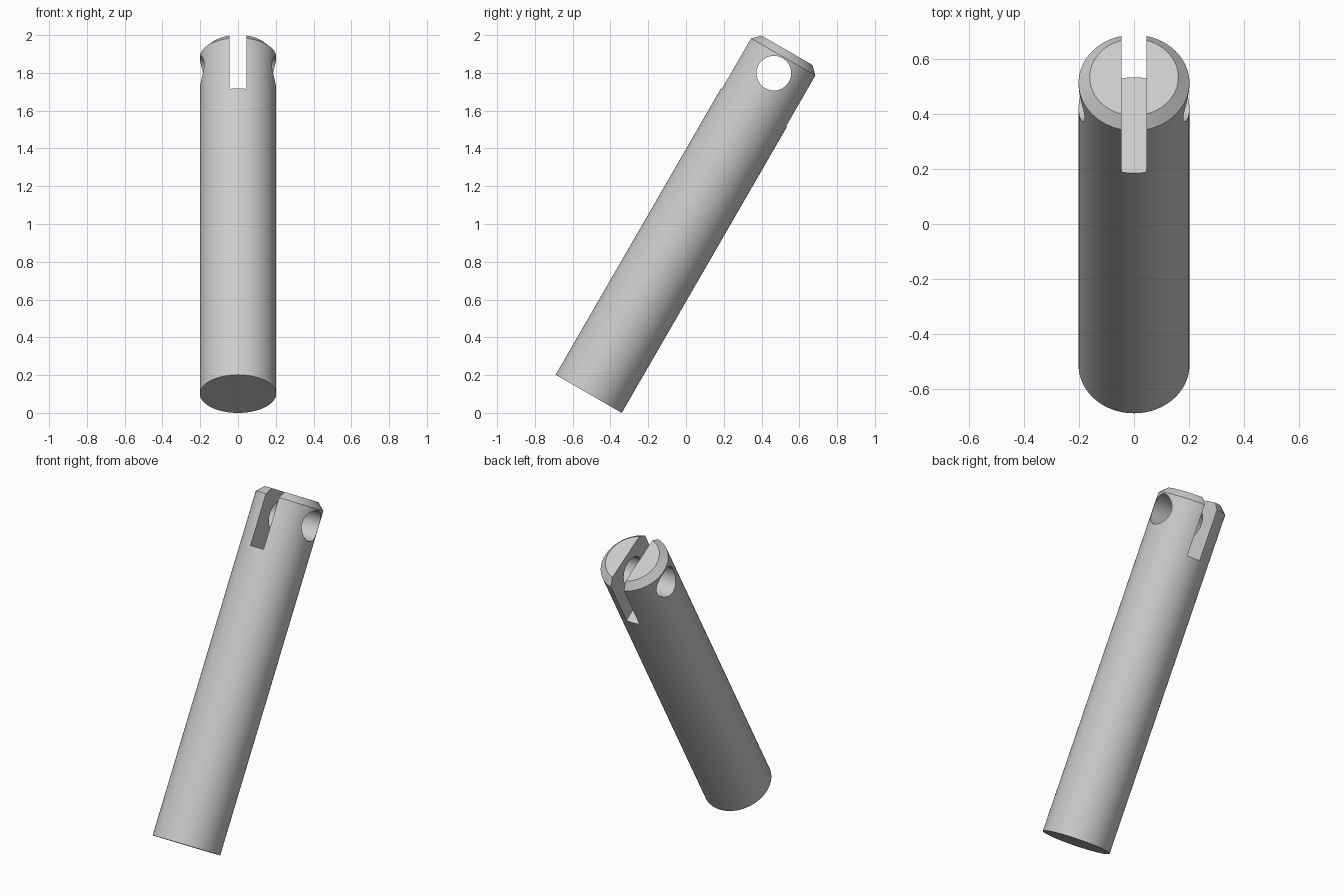
import bpy, bmesh, math
from mathutils import Matrix, Vector

cube = bpy.data.objects.get("Cube")
if cube:
    bpy.data.objects.remove(cube, do_unlink=True)

RADIUS, LENGTH, CHAMFER = 0.202, 2.1, 0.0405
TILT = math.radians(30)
SLOT_FLOOR, SLOT_WIDTH = 1.75, 0.0915
HOLE_HEIGHT, HOLE_RADIUS = 1.96, 0.0917

steel = bpy.data.materials.new("Light grey")
steel.use_nodes = True
colour = (0.6, 0.6, 0.6, 1)
steel.diffuse_color = colour
steel.node_tree.nodes["Principled BSDF"].inputs["Base Color"].default_value = colour


def make_object(name, bm):
    bmesh.ops.recalc_face_normals(bm, faces=bm.faces)
    mesh = bpy.data.meshes.new(name)
    bm.to_mesh(mesh)
    bm.free()
    mesh.materials.append(steel)
    obj = bpy.data.objects.new(name, mesh)
    bpy.context.collection.objects.link(obj)
    return obj


# Round pin with a chamfered top rim, turned from a half profile
bm = bmesh.new()
profile = [(0, 0), (RADIUS, 0), (RADIUS, LENGTH - CHAMFER),
           (RADIUS - CHAMFER, LENGTH), (0, LENGTH)]
verts = [bm.verts.new((r, 0, z)) for r, z in profile]
edges = [bm.edges.new(pair) for pair in zip(verts, verts[1:])]
bmesh.ops.spin(bm, geom=verts + edges, cent=(0, 0, 0), axis=(0, 0, 1),
               angle=math.tau, steps=96, use_merge=True)
bmesh.ops.remove_doubles(bm, verts=bm.verts, dist=1e-5)
bmesh.ops.dissolve_limit(bm, angle_limit=0.01, verts=bm.verts, edges=bm.edges)
pin = make_object("slotted_pin", bm)

# Slot cutter, open at the top and running front to back
bm = bmesh.new()
bmesh.ops.create_cube(bm, size=1, matrix=Matrix.Translation((0, 0, SLOT_FLOOR + 0.5))
                      @ Matrix.Diagonal((SLOT_WIDTH, 1, 1, 1)))
slot = make_object("slot_cutter", bm)

# Cross hole cutter, running side to side
bm = bmesh.new()
bmesh.ops.create_cone(bm, cap_ends=True, segments=64, radius1=HOLE_RADIUS,
                      radius2=HOLE_RADIUS, depth=1,
                      matrix=Matrix.Translation((0, 0, HOLE_HEIGHT))
                      @ Matrix.Rotation(math.pi / 2, 4, 'Y'))
hole = make_object("cross_hole_cutter", bm)

# Cut the pin, then remove the cutters
bpy.ops.object.select_all(action='DESELECT')
bpy.context.view_layer.objects.active = pin
pin.select_set(True)
for cutter in (hole, slot):
    cutter.hide_render = True
    mod = pin.modifiers.new(cutter.name, 'BOOLEAN')
    mod.operation, mod.solver, mod.object = 'DIFFERENCE', 'EXACT', cutter
    bpy.ops.object.modifier_apply(modifier=mod.name)
    bpy.data.objects.remove(cutter, do_unlink=True)

# Lean the pin backwards and rest its lower rim on the ground
base = Vector((0, -0.515, RADIUS * math.sin(TILT)))
pin.data.transform(Matrix.Translation(base) @ Matrix.Rotation(-TILT, 4, 'X'))
bpy.ops.object.shade_smooth_by_angle(angle=math.radians(30))
